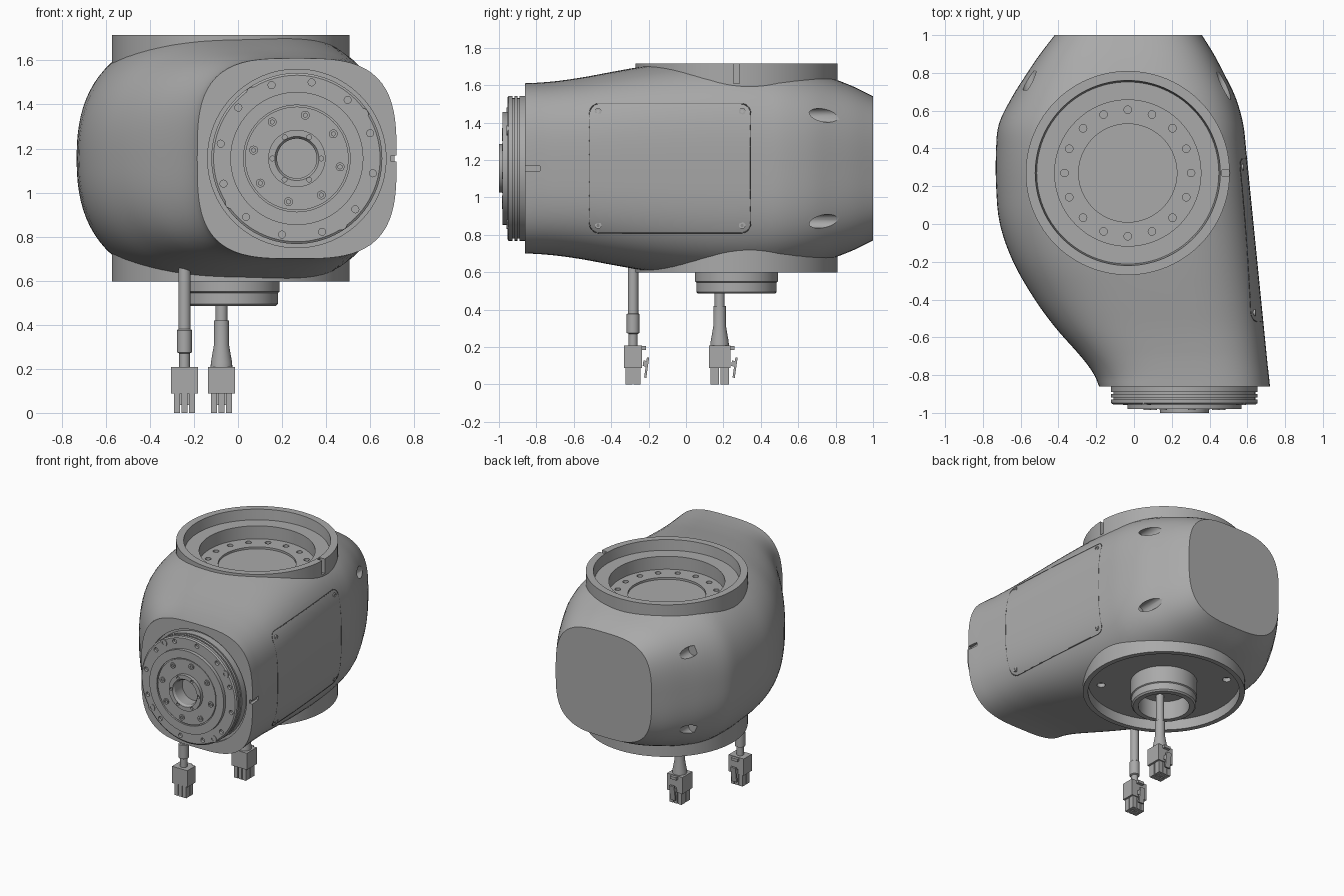
import bpy, bmesh, math
from mathutils import Matrix, Vector

if "Cube" in bpy.data.objects:
    bpy.data.objects.remove(bpy.data.objects["Cube"])


def material(name, value):
    m = bpy.data.materials.new(name)
    m.use_nodes = True
    m.diffuse_color = (value, value, value, 1)
    m.node_tree.nodes["Principled BSDF"].inputs["Base Color"].default_value = (value, value, value, 1)
    return m


GREY = material("machined grey", 0.4)
SEAM = material("dark seam", 0.12)

TURN = {"Z": Matrix(), "X": Matrix.Rotation(math.pi / 2, 4, "Y"), "Y": Matrix.Rotation(math.pi / 2, 4, "X")}


def finish(name, bm, mat=GREY):
    bmesh.ops.recalc_face_normals(bm, faces=bm.faces)
    mesh = bpy.data.meshes.new(name)
    bm.to_mesh(mesh)
    bm.free()
    ob = bpy.data.objects.new(name, mesh)
    bpy.context.collection.objects.link(ob)
    mesh.materials.append(mat)
    return ob


def smooth(ob):
    bpy.ops.object.select_all(action="DESELECT")
    ob.select_set(True)
    bpy.context.view_layer.objects.active = ob
    bpy.ops.object.shade_smooth_by_angle(angle=math.radians(30))


def cylinders(name, places, r, depth, axis="Z", segments=32):
    bm = bmesh.new()
    for p in places:
        bmesh.ops.create_cone(bm, cap_ends=True, segments=segments, radius1=r, radius2=r, depth=depth,
                              matrix=Matrix.Translation(p) @ TURN[axis])
    return finish(name, bm)


def boxes(name, parts):
    bm = bmesh.new()
    for centre, size in parts:
        bmesh.ops.create_cube(bm, size=1, matrix=Matrix.Translation(centre) @ Matrix.Diagonal((*size, 1)))
    return finish(name, bm)


def lathe(name, profile, origin, axis="Z", steps=96):
    # Profile points are (radius, distance along the axis)
    bm = bmesh.new()
    vs = [bm.verts.new((r, 0, h)) for r, h in profile]
    es = [bm.edges.new(pair) for pair in zip(vs, vs[1:])]
    bmesh.ops.spin(bm, geom=vs + es, axis=(0, 0, 1), cent=(0, 0, 0), angle=2 * math.pi, steps=steps)
    bmesh.ops.remove_doubles(bm, verts=bm.verts, dist=1e-4)
    bm.transform(Matrix.Translation(origin) @ TURN[axis])
    return finish(name, bm)


def cut(ob, *cutters):
    bpy.context.view_layer.objects.active = ob
    for c in cutters:
        c.hide_render = True
        mod = ob.modifiers.new("cut", "BOOLEAN")
        mod.operation, mod.solver, mod.object = "DIFFERENCE", "EXACT", c
        bpy.ops.object.modifier_apply(modifier=mod.name)
        bpy.data.objects.remove(c)


def screws(name, places, r, axis):
    # Round heads with a hexagonal socket
    ob = cylinders(name, places, r, 0.02, axis, 20)
    cut(ob, cylinders("socket_cutter", places, r * 0.5, 0.03, axis, 6))
    smooth(ob)


def circle(centre, r, count, start=0, axis="Z"):
    pts = []
    for i in range(count):
        a = math.radians(start + 360 * i / count)
        u, v = r * math.cos(a), r * math.sin(a)
        pts.append(Vector(centre) + Vector((u, v, 0) if axis == "Z" else (u, 0, v)))
    return pts


# Housing stations: y, left edge, right edge, half height, roundness of the left side
MID = 1.155
STATIONS = [
    (-.86, -.185, .72, .455, 3.3), (-.81, -.205, .715, .457, 3.2), (-.75, -.243, .708, .461, 3.1),
    (-.68, -.30, .701, .468, 3), (-.55, -.415, .688, .487, 2.8), (-.4, -.525, .673, .515, 2.6),
    (-.2, -.64, .653, .55, 2.5), (0, -.71, .633, .575, 2.4), (.2, -.73, .613, .587, 2.4),
    (.4, -.73, .593, .58, 2.5), (.53, -.715, .578, .56, 2.6), (.67, -.647, .538, .52, 2.8),
    (.8, -.565, .475, .475, 3), (.9, -.497, .422, .435, 3.2), (1, -.42, .36, .385, 3.3)]
RIGHT_N = 3.2


def station(y):
    i = max(k for k in range(len(STATIONS) - 1) if STATIONS[k][0] <= y + 1e-6)
    a, b = STATIONS[i], STATIONS[i + 1]
    p, q = STATIONS[max(i - 1, 0)], STATIONS[min(i + 2, len(STATIONS) - 1)]
    h = b[0] - a[0]
    t = (y - a[0]) / h
    out = []
    for k in range(1, 5):
        m0 = (b[k] - p[k]) / (b[0] - p[0]) * h
        m1 = (q[k] - a[k]) / (q[0] - a[0]) * h
        out.append((2*t**3 - 3*t*t + 1) * a[k] + (t**3 - 2*t*t + t) * m0
                   + (3*t*t - 2*t**3) * b[k] + (t**3 - t*t) * m1)
    return out


def right_wall(y, z):
    l, r, hz, _ = station(y)
    return (l + r) / 2 + (r - l) / 2 * (1 - (abs(z - MID) / hz) ** RIGHT_N) ** (1 / RIGHT_N)


# Main housing lofted from front to back
bm = bmesh.new()
rings, SIDES = [], 96
ys = [a[0] + (b[0] - a[0]) * j / 4 for a, b in zip(STATIONS, STATIONS[1:]) for j in range(4)] + [1]
for y in ys:
    l, r, hz, left_n = station(y)
    ring = []
    for s in range(SIDES):
        a = 2 * math.pi * s / SIDES
        c, d = math.cos(a), math.sin(a)
        n = RIGHT_N if c > 0 else left_n
        k = (abs(c) ** n + abs(d) ** n) ** (-1 / n)
        ring.append(bm.verts.new(((l + r) / 2 + (r - l) / 2 * c * k, y, MID + hz * d * k)))
    rings.append(ring)
for p, q in zip(rings, rings[1:]):
    for s in range(SIDES):
        bm.faces.new((p[s], p[s - 1], q[s - 1], q[s]))
bm.faces.new(rings[0])
bm.faces.new(rings[-1])
housing = finish("housing", bm)

CX, CY = -0.033, 0.27
FX = 0.267
cut(housing,
    cylinders("top_cutter", [(CX, CY, 1.76)], 0.53, 0.6, segments=96),
    cylinders("bottom_cutter", [(CX, CY, 0.49)], 0.53, 0.6, segments=96),
    cylinders("front_cutter", [(FX, -0.86, MID)], 0.405, 0.04, "Y", 96),
    cylinders("pocket_cutter", [(x, y, MID + s * 0.283) for s in (-1, 1)
                                for x, y in ((0.475, 0.87), (-0.555, 0.96))], 0.037, 0.5, "Y"),
    boxes("slot_cutter", [((0.72, -0.83, MID), (0.05, 0.1, 0.026))]))
smooth(housing)

# Upper mounting collar with stepped well, bolt holes and index notch
upper = lathe("upper_collar", [
    (0, 1.53), (.26, 1.53), (.26, 1.545), (.387, 1.545), (.387, 1.64), (.482, 1.64),
    (.49, 1.715), (.54, 1.715), (.54, 1.45), (0, 1.45)], (CX, CY, 0))
cut(upper, cylinders("bolt_cutter", circle((CX, CY, 1.545), 0.335, 16), 0.02, 0.06, segments=20),
    boxes("notch_cutter", [((CX + 0.53, CY, 1.67), (0.06, 0.03, 0.12))]))
smooth(upper)

# Lower collar with hollow hub
lower = lathe("lower_collar", [
    (0, .62), (.17, .62), (.17, .485), (.205, .485), (.215, .495), (.215, .545), (.222, .55),
    (.222, .67), (.505, .67), (.505, .597), (.54, .597), (.54, .8), (0, .8)], (CX, CY, 0))
cut(lower, cylinders("hole_cutter", circle((CX, CY, .67), 0.42, 4, 45), 0.028, 0.06, segments=24))
smooth(lower)

# Front output flange, stepped and grooved
flange = lathe("output_flange", [
    (0, .90), (.09, .90), (.09, .985), (.10, 1), (.13, 1), (.13, .976), (.195, .976), (.235, .976),
    (.235, .968), (.242, .968), (.242, .98), (.302, .98), (.302, .955), (.378, .955), (.388, .948),
    (.388, .928), (.376, .928), (.376, .918), (.388, .918), (.388, .9), (.376, .9), (.376, .89),
    (.388, .89), (.388, .82), (0, .82)], (FX, 0, MID), "Y")
cut(flange,
    cylinders("rim_cutter", circle((FX, -.955, MID), .352, 12, -11, "Y"), .016, .04, "Y", 16),
    cylinders("hub_cutter", circle((FX, -1, MID), .111, 6, 0, "Y"), .011, .03, "Y", 16))
smooth(flange)
screws("flange_screws", circle((FX, -.974, MID), .2, 8, -11, "Y"), .02, "Y")
screws("rim_screws", circle((FX, -.949, MID), .361, 4, 34, "Y"), .026, "Y")

# Side access panel: seam following the wall, with corner screws
Y0, Y1, Z0, Z1, R = -0.515, 0.345, 0.81, 1.50, 0.05
path = []
corners = [(Y1 - R, Z1 - R), (Y0 + R, Z1 - R), (Y0 + R, Z0 + R), (Y1 - R, Z0 + R)]
for i, (cy, cz) in enumerate(corners):
    for j in range(7):
        a = math.pi / 2 * (i + j / 6)
        path.append((cy + R * math.cos(a), cz + R * math.sin(a)))
dense = [(p[0] + (q[0] - p[0]) * j / 8, p[1] + (q[1] - p[1]) * j / 8)
         for p, q in zip(path, path[1:] + path[:1]) for j in range(8)]
curve = bpy.data.curves.new("access_panel_seam", "CURVE")
curve.dimensions, curve.bevel_depth, curve.bevel_resolution = "3D", 0.003, 0
spline = curve.splines.new("POLY")
spline.points.add(len(dense) - 1)
spline.use_cyclic_u = True
for pt, (y, z) in zip(spline.points, dense):
    pt.co = (right_wall(y, z) - 0.001, y, z, 1)
curve.materials.append(SEAM)
bpy.context.collection.objects.link(bpy.data.objects.new("access_panel_seam", curve))
screws("panel_screws", [(right_wall(y, z) - 0.006, y, z) for y in (-.47, .3) for z in (.85, 1.46)], .018, "X")


# Cables with plugs: shell, six terminals and a latch arm
def cable(name, x, y, profile, depth):
    smooth(lathe(name + "_cable", profile, (x, y, 0), steps=24))
    pins = [((x + i * 0.034, y + s * depth * 0.23, 0.05), (0.028, depth * 0.4, 0.1))
            for i in (-1, 0, 1) for s in (-1, 1)]
    boxes(name + "_plug", [((x, y, 0.148), (0.124, depth, 0.122)),
                           ((x, y + depth / 2 + 0.006, 0.195), (0.05, 0.03, 0.02))] + pins)
    latch = boxes(name + "_latch", [((0, 0, 0), (0.04, 0.012, 0.11)), ((0, -0.012, 0.02), (0.04, 0.02, 0.03))])
    latch.location = (x, y + depth / 2 + 0.025, 0.09)
    latch.rotation_euler.x = math.radians(-8)


cable("hub", -0.075, 0.18, [(0, .2), (.05, .2), (.048, .23), (.034, .31), (.034, .42), (.027, .42),
                            (.027, .63), (0, .63)], 0.115)
cable("front", -0.243, -0.283, [(0, .2), (.024, .2), (.024, .27), (.034, .275), (.034, .375), (.028, .38),
                                (.028, .78), (0, .78)], 0.095)
